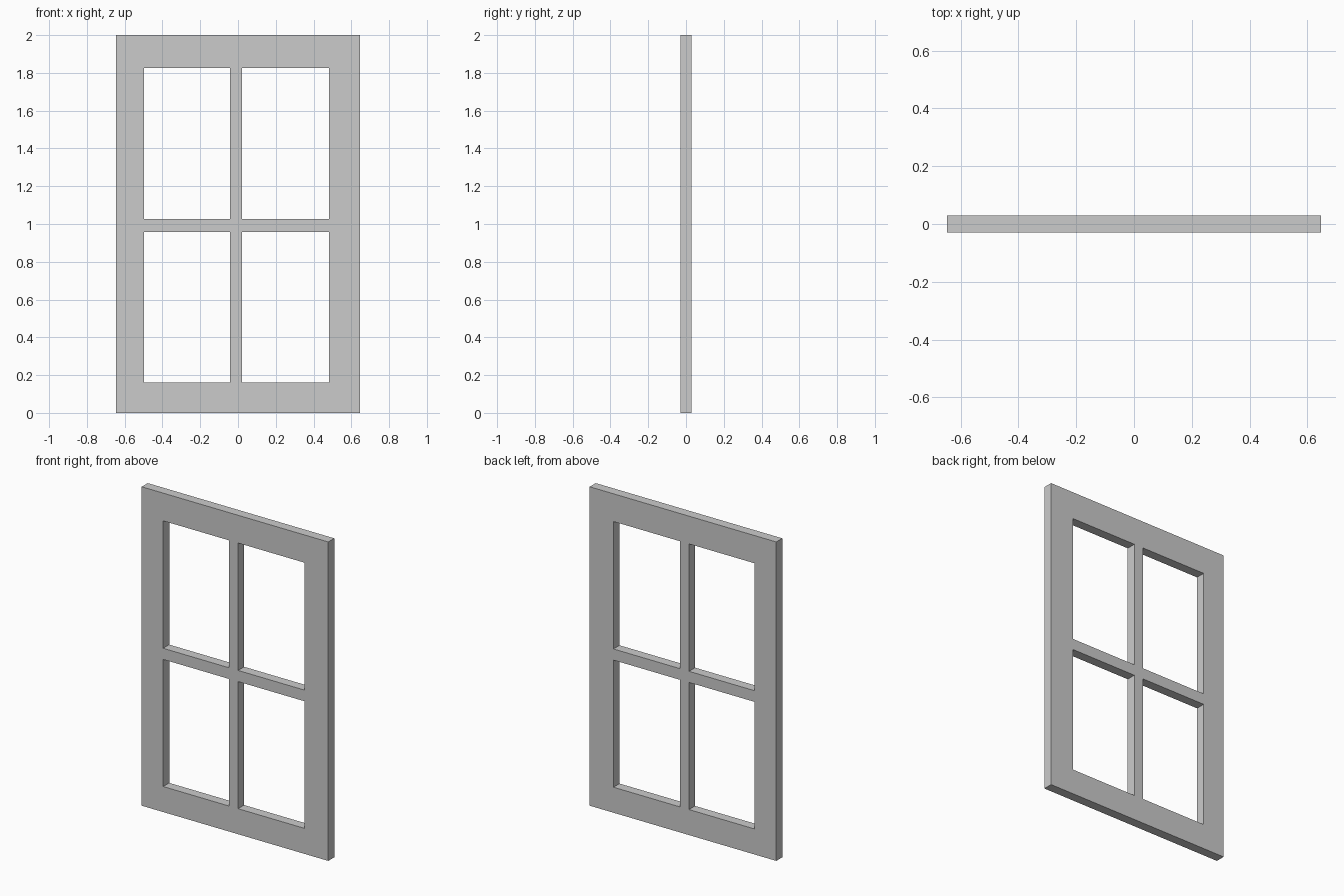
import bpy
import bmesh

if "Cube" in bpy.data.objects:
    bpy.data.objects.remove(bpy.data.objects["Cube"])

DEPTH = 0.06
# Grid lines: outer edge, pane edges, bar edges, outer edge
XS = [-0.647, -0.498, -0.042, 0.022, 0.482, 0.647]
ZS = [0.0, 0.16, 0.957, 1.027, 1.826, 2.0]
PANES = (1, 3)  # grid columns and rows that are open


def is_open(i, k):
    return i in PANES and k in PANES


# Front face of the frame: every grid cell that is not a pane opening
bm = bmesh.new()
verts = [[bm.verts.new((x, -DEPTH / 2, z)) for z in ZS] for x in XS]
for i in range(len(XS) - 1):
    for k in range(len(ZS) - 1):
        if not is_open(i, k):
            bm.faces.new((verts[i][k], verts[i + 1][k],
                          verts[i + 1][k + 1], verts[i][k + 1]))

# Give the frame its thickness, closing outer edges and pane reveals
front = bm.faces[:]
result = bmesh.ops.extrude_face_region(bm, geom=front, use_keep_orig=True)
back = [g for g in result["geom"] if isinstance(g, bmesh.types.BMVert)]
bmesh.ops.translate(bm, verts=back, vec=(0, DEPTH, 0))
bmesh.ops.recalc_face_normals(bm, faces=bm.faces[:])

mesh = bpy.data.meshes.new("window_frame")
bm.to_mesh(mesh)
bm.free()
frame = bpy.data.objects.new("window_frame", mesh)
bpy.context.collection.objects.link(frame)
